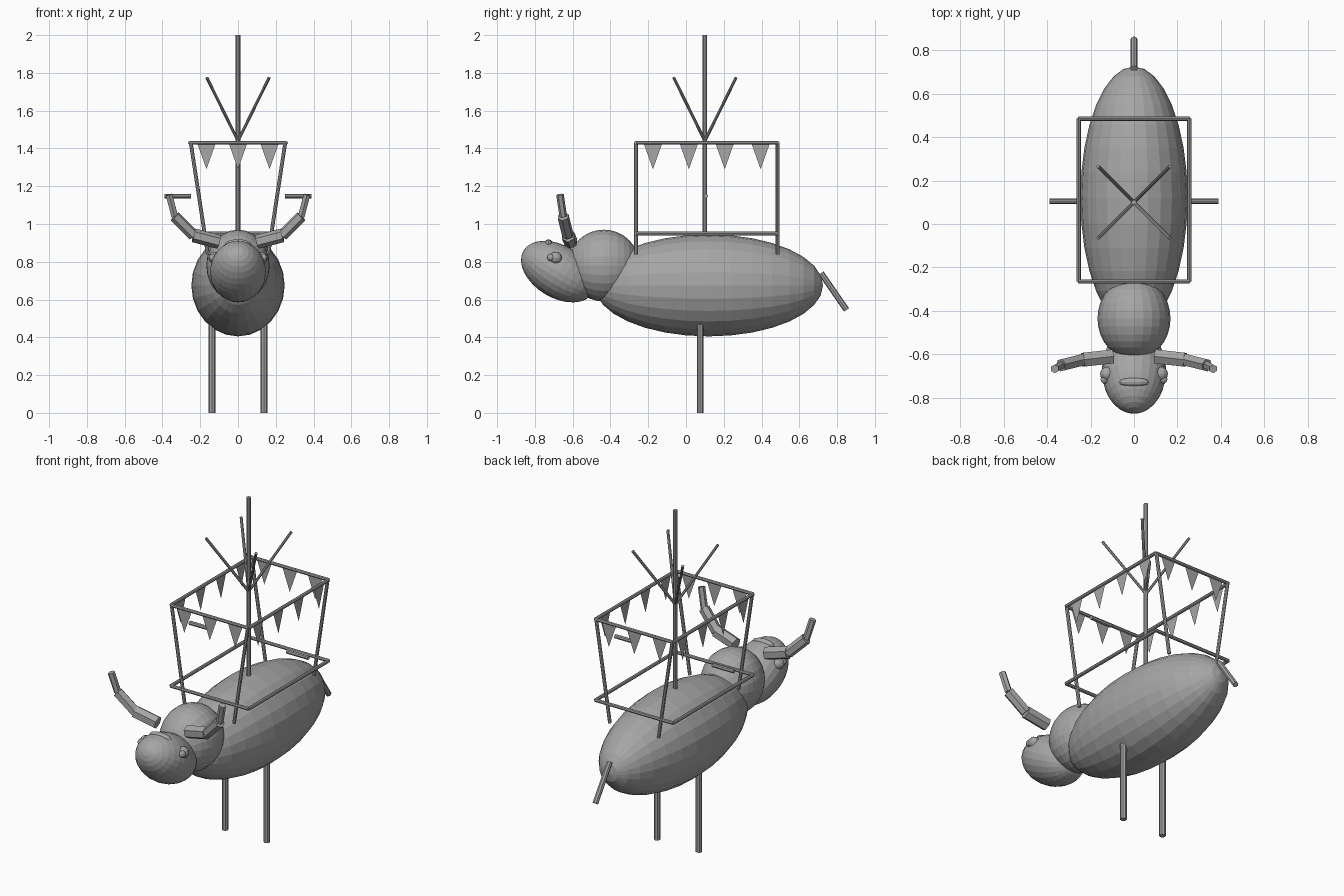
import bpy
import math
from mathutils import Vector

if "Cube" in bpy.data.objects:
    bpy.data.objects.remove(bpy.data.objects["Cube"], do_unlink=True)

grey = bpy.data.materials.new("plain_grey")
grey.use_nodes = True
colour = (0.38, 0.38, 0.38, 1)
grey.diffuse_color = colour
grey.node_tree.nodes["Principled BSDF"].inputs["Base Color"].default_value = colour


def finish(name):
    ob = bpy.context.object
    ob.name = name
    ob.data.materials.append(grey)
    return ob


def ellipsoid(name, centre, radii, tilt=0, segments=24, rings=16):
    """Faceted sphere with its poles along y, tilted about x."""
    bpy.ops.mesh.primitive_uv_sphere_add(segments=segments, ring_count=rings, radius=1)
    ob = finish(name)
    for v in ob.data.vertices:
        x, y, z = v.co
        v.co = (x * radii[0], z * radii[1], -y * radii[2])
    ob.location = centre
    ob.rotation_euler.x = math.radians(tilt)
    return ob


def rod(name, start, end, radius, sides=8):
    a, b = Vector(start), Vector(end)
    bpy.ops.mesh.primitive_cylinder_add(vertices=sides, radius=radius, depth=(b - a).length,
                                        location=(a + b) / 2)
    ob = finish(name)
    ob.rotation_euler = (b - a).to_track_quat('Z', 'Y').to_euler()
    return ob


def pennant(name, top, along):
    """Flat triangle hanging below a rail."""
    top, along = Vector(top), Vector(along)
    mesh = bpy.data.meshes.new(name)
    mesh.from_pydata([top - along, top + along, top - Vector((0, 0, 0.14))], [], [(0, 1, 2)])
    mesh.materials.append(grey)
    bpy.context.collection.objects.link(bpy.data.objects.new(name, mesh))


# Animal body, neck and head
ellipsoid("body", (0, 0.12, 0.675), (0.247, 0.605, 0.27))
ellipsoid("neck", (0, -0.435, 0.78), (0.168, 0.19, 0.19))
ellipsoid("head", (0, -0.675, 0.748), (0.148, 0.216, 0.139), tilt=-31)
ellipsoid("brow_ridge", (0, -0.728, 0.895), (0.07, 0.022, 0.024), segments=12, rings=8)
rod("tail", (0, 0.715, 0.74), (0, 0.85, 0.545), 0.016)

# Paired parts
for side, s in (("left", 1), ("right", -1)):
    rod(side + "_leg", (s * 0.137, 0.075, 0), (s * 0.137, 0.075, 0.5), 0.018)
    ellipsoid(side + "_eye", (s * 0.123, -0.69, 0.82), (0.033, 0.033, 0.033), 0, 12, 8)
    ellipsoid(side + "_pupil", (s * 0.135, -0.715, 0.822), (0.02, 0.02, 0.02), 0, 10, 6)
    horn = [(0.1, -0.61, 0.905), (0.235, -0.625, 0.94), (0.335, -0.65, 1.04), (0.365, -0.667, 1.155)]
    for i, r in enumerate((0.037, 0.031, 0.02)):
        a, b = [(s * p[0], p[1], p[2]) for p in horn[i:i + 2]]
        rod(f"{side}_horn_segment_{i + 1}", a, b, r, 6)
    rod(side + "_peg", (s * 0.25, 0.105, 1.148), (s * 0.39, 0.105, 1.148), 0.012)

# Open frame on the back: two rail rings and four leaning posts
W, FRONT, BACK, TOP = 0.255, -0.265, 0.485, 1.43
for level, z in (("lower", 0.95), ("upper", TOP)):
    for end, y in (("front", FRONT), ("back", BACK)):
        rod(f"{level}_{end}_rail", (-W, y, z), (W, y, z), 0.01)
    for side, s in (("left", 1), ("right", -1)):
        rod(f"{level}_{side}_rail", (s * W, FRONT, z), (s * W, BACK, z), 0.01)
for end, y in (("front", FRONT), ("back", BACK)):
    for side, s in (("left", 1), ("right", -1)):
        rod(f"{end}_{side}_post", (s * 0.25, y, TOP), (s * 0.16, y, 0.84), 0.01)

# Pennants along all four upper rails
for i in range(3):
    for end, y in (("front", FRONT), ("back", BACK)):
        pennant(f"{end}_pennant_{i + 1}", ((i - 1) * 0.167, y, TOP), (0.05, 0, 0))
for i in range(4):
    for side, s in (("left", 1), ("right", -1)):
        pennant(f"{side}_pennant_{i + 1}", (s * W, -0.175 + i * 0.19, TOP), (0, 0.05, 0))

# Mast with four slanting spars
rod("mast", (0, 0.1, 0.9), (0, 0.1, 2), 0.012)
for sx in (-1, 1):
    for sy in (-1, 1):
        rod("spar", (0, 0.1, 1.44), (sx * 0.165, 0.1 + sy * 0.165, 1.775), 0.008)
